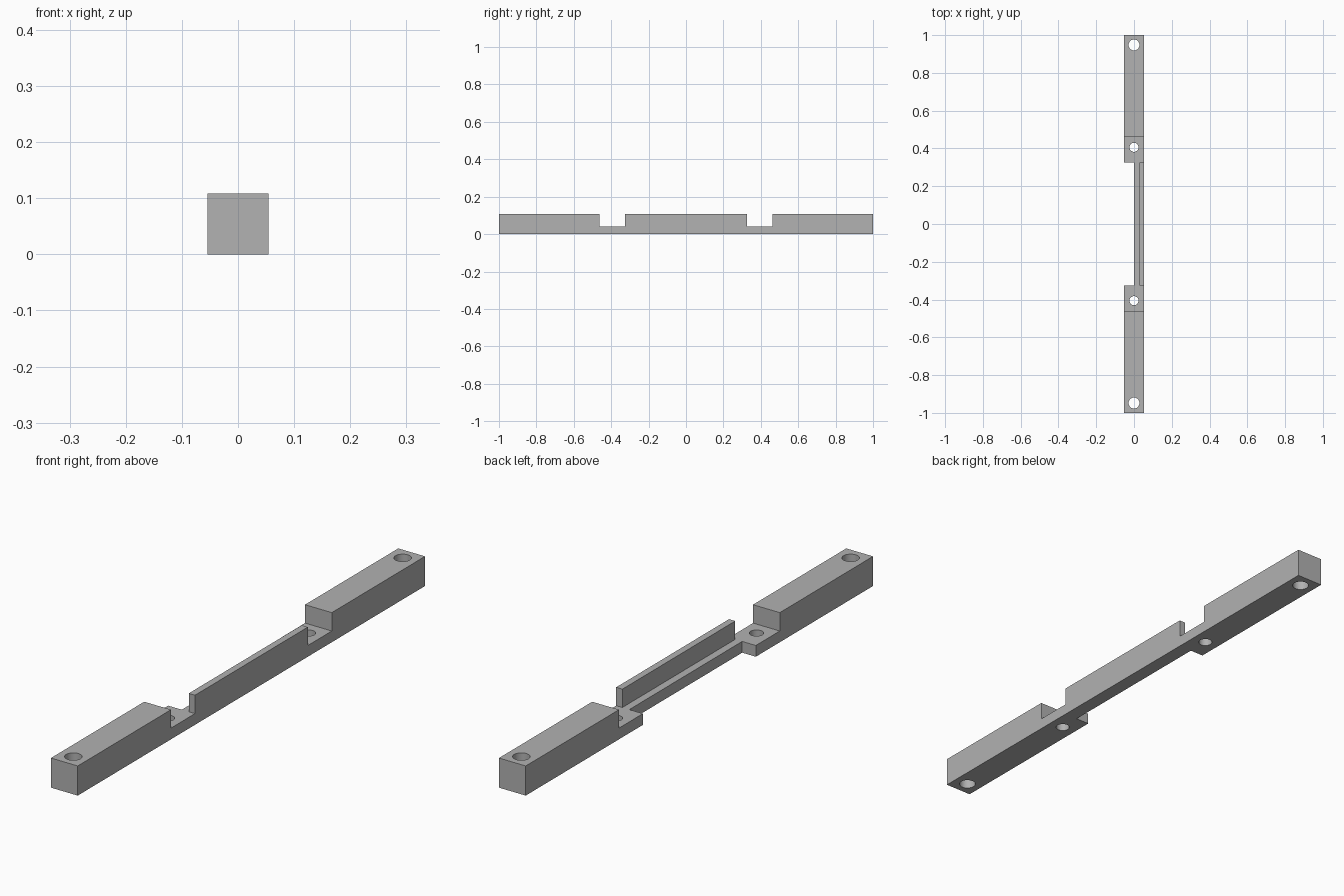
import bpy
import bmesh

cube = bpy.data.objects.get("Cube")
if cube:
    bpy.data.objects.remove(cube, do_unlink=True)

HALF = 0.054      # half width of the bar
TOP = 0.108       # full height
SHELF = 0.041     # height of the low steps
STEP_OUT, STEP_IN = 0.463, 0.325

grey = bpy.data.materials.new("matte grey")
grey.use_nodes = True
grey.diffuse_color = (0.445, 0.445, 0.445, 1)
grey.node_tree.nodes["Principled BSDF"].inputs["Base Color"].default_value = grey.diffuse_color


def link(name, bm):
    bmesh.ops.recalc_face_normals(bm, faces=bm.faces)
    mesh = bpy.data.meshes.new(name)
    bm.to_mesh(mesh)
    bm.free()
    obj = bpy.data.objects.new(name, mesh)
    mesh.materials.append(grey)
    bpy.context.collection.objects.link(obj)
    return obj


def box(name, low, high):
    bm = bmesh.new()
    bmesh.ops.create_cube(bm, size=1)
    for v in bm.verts:
        v.co = [h if c > 0 else l for c, l, h in zip(v.co, low, high)]
    return link(name, bm)


def hole(name, y, radius):
    bm = bmesh.new()
    bmesh.ops.create_cone(bm, cap_ends=True, segments=32, radius1=radius, radius2=radius, depth=0.4)
    bmesh.ops.translate(bm, verts=bm.verts, vec=(0, y, 0.05))
    return link(name, bm)


# Bar: stepped side profile swept across its width
half_profile = [(1, 0), (1, TOP), (STEP_OUT, TOP), (STEP_OUT, SHELF), (STEP_IN, SHELF), (STEP_IN, TOP)]
profile = half_profile + [(-y, z) for y, z in reversed(half_profile)]
bm = bmesh.new()
face = bm.faces.new([bm.verts.new((-HALF, y, z)) for y, z in profile])
swept = bmesh.ops.extrude_face_region(bm, geom=[face])["geom"]
bmesh.ops.translate(bm, verts=[g for g in swept if isinstance(g, bmesh.types.BMVert)], vec=(2 * HALF, 0, 0))
bar = link("mounting_bar", bm)

# Cutters: open side, ledge beside the thin wall, and the screw holes
cutters = [
    box("side_relief", (-0.2, -STEP_IN, -0.1), (0.001, STEP_IN, 0.2)),
    box("ledge_relief", (-0.1, -STEP_IN - 0.03, SHELF), (0.029, STEP_IN + 0.03, 0.2)),
]
for side in (-1, 1):
    cutters.append(hole("end_hole", side * 0.948, 0.029))
    cutters.append(hole("step_hole", side * 0.406, 0.024))

bpy.context.view_layer.objects.active = bar
for cutter in cutters:
    cutter.hide_render = True
    mod = bar.modifiers.new(cutter.name, "BOOLEAN")
    mod.operation = "DIFFERENCE"
    mod.solver = "EXACT"
    mod.object = cutter
    bpy.ops.object.modifier_apply(modifier=mod.name)
    bpy.data.objects.remove(cutter, do_unlink=True)

# Smooth hole walls, sharp edges elsewhere
bpy.ops.object.select_all(action="DESELECT")
bar.select_set(True)
bpy.ops.object.shade_smooth_by_angle()
